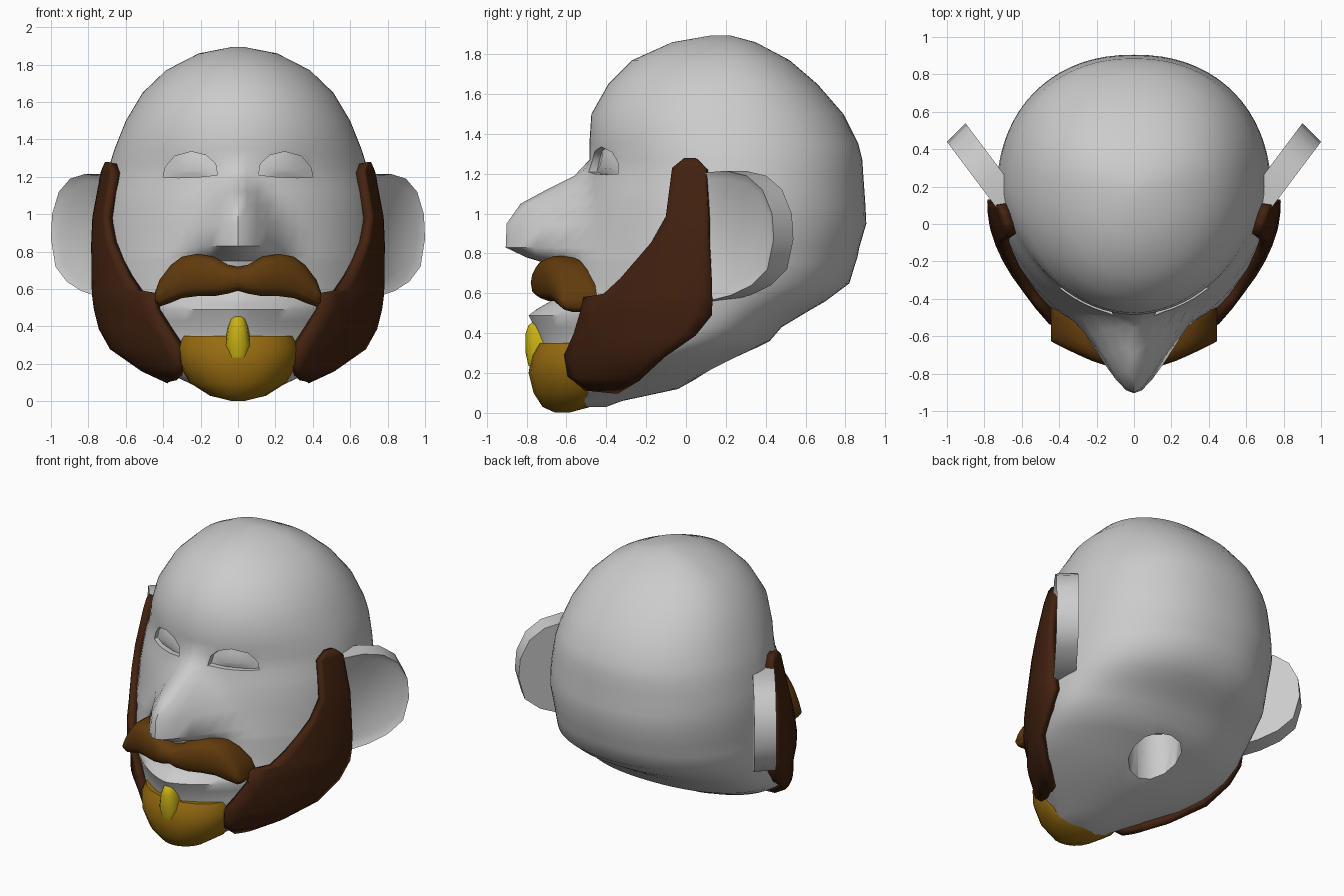
import bpy, bmesh
from math import sin, cos, pi, radians, copysign, sqrt
from mathutils import Vector

if "Cube" in bpy.data.objects:
    bpy.data.objects.remove(bpy.data.objects["Cube"])


def material(name, r, g, b):
    m = bpy.data.materials.new(name)
    m.use_nodes = True
    m.diffuse_color = (r, g, b, 1)
    m.node_tree.nodes["Principled BSDF"].inputs["Base Color"].default_value = (r, g, b, 1)
    return m


SKIN = material("pale grey", 0.6, 0.6, 0.6)
DARK = material("dark brown", 0.056, 0.016, 0.005)
BROWN = material("warm brown", 0.12, 0.043, 0.004)
GOLD = material("ochre", 0.31, 0.15, 0.005)
YELLOW = material("yellow", 0.58, 0.44, 0.008)

# Head sections: height, half width, widest y, front y, back y, front roundness
HEAD = [
    (.03, .10, -.55, -.68, -.40, 1.6), (.06, .18, -.50, -.70, -.32, 1.6),
    (.12, .31, -.38, -.72, -.04, 1.5), (.22, .53, -.20, -.72, .14, 1.45),
    (.30, .64, -.10, -.72, .30, 1.45), (.36, .68, 0, -.735, .42, 1.45),
    (.43, .71, .05, -.76, .48, 1.45), (.49, .72, .05, -.79, .58, 1.45),
    (.52, .725, .05, -.75, .63, 1.5), (.56, .73, .05, -.68, .70, 1.6),
    (.65, .735, .08, -.66, .82, 1.6), (.75, .735, .10, -.64, .85, 1.65),
    (.78, .735, .10, -.63, .86, 1.65), (.83, .735, .12, -.60, .87, 1.7),
    (.95, .735, .15, -.57, .905, 1.75), (1.05, .725, .18, -.54, .90, 1.8),
    (1.12, .715, .19, -.52, .895, 1.82), (1.19, .70, .20, -.50, .89, 1.8),
    (1.27, .685, .20, -.485, .885, 1.82), (1.35, .66, .20, -.485, .865, 1.9),
    (1.50, .60, .20, -.475, .79, 2), (1.65, .51, .20, -.39, .66, 2),
    (1.77, .385, .20, -.27, .52, 2), (1.86, .21, .20, -.07, .35, 2),
    (1.895, .03, .18, .13, .22, 2)]
# Nose by height: ridge y, half width
NOSE = {.75: (-.70, .18), .78: (-.80, .26), .83: (-.905, .29), .95: (-.90, .26),
        1.05: (-.83, .20), 1.12: (-.70, .16), 1.19: (-.56, .13)}


def section(z):
    for a, b in zip(HEAD, HEAD[1:]):
        if z <= b[0]:
            t = max(0, (z - a[0]) / (b[0] - a[0]))
            return [p + (q - p) * t for p, q in zip(a, b)]
    return HEAD[-1]


def side_x(y, z):
    _, w, yc, yf, yb, n = section(z)
    u = (yc - y) / (yc - yf) if y < yc else (y - yc) / (yb - yc)
    n = n if y < yc else 2.2
    return w * (1 - min(u, .99) ** n) ** (1 / n)


def front_y(x, z):
    _, w, yc, yf, yb, n = section(z)
    return yc - (yc - yf) * (1 - min(abs(x) / w, .99) ** n) ** (1 / n)


def ring(z, w, yc, yf, yb, n, count):
    pts = []
    for i in range(count):
        s, c = sin(2 * pi * i / count), cos(2 * pi * i / count)
        e = 2 / (n if c > 0 else 2.2)
        x = copysign(w * abs(s) ** e, s)
        y = yc + ((yf if c > 0 else yb) - yc) * abs(c) ** e
        pts.append(Vector((x, y, z)))
    return pts


def finish(name, bm, mat):
    me = bpy.data.meshes.new(name)
    bm.to_mesh(me)
    bm.free()
    ob = bpy.data.objects.new(name, me)
    bpy.context.collection.objects.link(ob)
    me.materials.append(mat)
    return ob


def loft(name, rings, mat, cap_first=True):
    bm = bmesh.new()
    rows = [[bm.verts.new(p) for p in r] for r in rings]
    for a, b in zip(rows, rows[1:]):
        for i in range(len(a)):
            j = (i + 1) % len(a)
            bm.faces.new((a[i], a[j], b[j], b[i]))
    if cap_first:
        bm.faces.new(rows[0])
    bm.faces.new(rows[-1])
    bmesh.ops.recalc_face_normals(bm, faces=bm.faces)
    return finish(name, bm, mat)


def smooth(ob, angle):
    bpy.ops.object.select_all(action='DESELECT')
    ob.select_set(True)
    bpy.context.view_layer.objects.active = ob
    bpy.ops.object.shade_smooth_by_angle(angle=radians(angle))


# Head with a rounded nose blended out of the face
BLEND = .06
rings = []
for s in HEAD:
    pts = ring(*s, 72)
    if s[0] in NOSE:
        ridge, h = NOSE[s[0]]
        for p in pts:
            if p.y < s[2]:
                rise = (sqrt((p.x / h) ** 2 + .09) - .3) / .744
                nose = ridge + (s[3] + .06 - ridge) * rise
                mix = max(BLEND - abs(nose - p.y), 0)
                p.y = min(p.y, nose) - mix * mix / (4 * BLEND)
    rings.append(pts)
head = loft("head", rings, SKIN)

# Recessed eyes and the neck opening
EYE = [(.11, 1.21), (.12, 1.27), (.17, 1.315), (.25, 1.335), (.34, 1.31),
       (.39, 1.25), (.40, 1.2), (.32, 1.195), (.2, 1.2)]
cutters = []
for side in (1, -1):
    front = [Vector((side * x, -.8, z)) for x, z in EYE]
    back = [Vector((side * x, front_y(x, z) + .035, z)) for x, z in EYE]
    mid = sum(back, Vector()) / len(back)
    ball = [p.lerp(mid, .5) - Vector((0, .02, 0)) for p in back]
    cutters.append(loft("eye_cutter", [front, back, ball], SKIN))
cutters.append(loft("neck_cutter", [ring(z, .17, .2, .04, .36, 2, 12) for z in (-.1, .5)], SKIN))
bpy.context.view_layer.objects.active = head
for c in cutters:
    c.hide_render = True
    m = head.modifiers.new("cut", 'BOOLEAN')
    m.operation, m.solver, m.object = 'DIFFERENCE', 'EXACT', c
    bpy.ops.object.modifier_apply(modifier=m.name)
    bpy.data.objects.remove(c)
smooth(head, 48)

# Side beard: thick shell following the jaw (height, front y, back y)
BEARD = [(1.27, .01, .06), (1.22, -.05, .11), (.98, -.08, .12), (.85, -.15, .12),
         (.67, -.30, .13), (.59, -.38, .13), (.57, -.48, .13), (.5, -.5, .13),
         (.4, -.53, .05), (.3, -.575, -.1), (.2, -.56, -.23), (.14, -.48, -.34)]
bm = bmesh.new()
COLS = 8
rows = []
for z, y0, y1 in BEARD:
    ys = [y0 + (y1 - y0) * i / COLS for i in range(COLS + 1)]
    rows.append([bm.verts.new((side_x(y, z), y, z)) for y in ys])
for a, b in zip(rows, rows[1:]):
    for i in range(COLS):
        bm.faces.new((a[i], b[i], b[i + 1], a[i + 1]))
beard = finish("side_beard", bm, DARK)
shell = beard.modifiers.new("thickness", 'SOLIDIFY')
shell.thickness, shell.offset = .05, 1
beard.modifiers.new("mirror", 'MIRROR')
smooth(beard, 45)

# Moustache: one full lobe, mirrored (x, bottom, top)
LOBE = [(0, .59, .72), (.05, .575, .73), (.13, .56, .775), (.22, .56, .79),
        (.3, .55, .775), (.36, .525, .73), (.42, .505, .65), (.445, .53, .58)]
rings = []
for x, lo, hi in LOBE:
    z, h = (lo + hi) / 2, (hi - lo) / 2
    y = front_y(x, z) - .01 - .12 * x
    ts = [pi * i / 7 for i in range(14)]
    rings.append([Vector((x, y + copysign(.11 * abs(cos(t)) ** .7, cos(t)),
                          z + copysign(h * abs(sin(t)) ** .7, sin(t)))) for t in ts])
moustache = loft("moustache", rings, BROWN, cap_first=False)
moustache.modifiers.new("mirror", 'MIRROR')
smooth(moustache, 60)

# Chin beard and the small tuft under the lip
CHIN = [(.003, .04, -.62, -.66, -.58), (.03, .15, -.57, -.72, -.48), (.1, .26, -.53, -.765, -.42),
        (.2, .315, -.52, -.79, -.42), (.29, .325, -.53, -.775, -.42), (.35, .30, -.53, -.74, -.42)]
smooth(loft("chin_beard", [ring(*s, 2, 20) for s in CHIN], GOLD), 50)
TUFT = [(.235, .055, -.72, -.79, -.68), (.3, .07, -.72, -.805, -.68),
        (.4, .055, -.72, -.805, -.68), (.44, .04, -.72, -.79, -.68), (.46, .025, -.72, -.765, -.7)]
smooth(loft("lip_tuft", [ring(*s, 2.4, 12) for s in TUFT], YELLOW), 50)

# Ears: angled slabs with a hollowed front
EAR = [(-.1, 1.2), (.12, 1.215), (.25, 1.19), (.35, 1.12), (.41, 1.0), (.42, .87),
       (.38, .72), (.28, .64), (.15, .59), (0, .56), (-.1, .57)]
root, along, out = Vector((.748, .104, 0)), Vector((.6, .8, 0)), Vector((.707, -.707, 0))
outer = [root + along * u + Vector((0, 0, z)) for u, z in EAR]
ear = loft("ear", [[p - out * .14 for p in outer], outer], SKIN)
bm = bmesh.new()
bm.from_mesh(ear.data)
face = [f for f in bm.faces if f.normal.dot(out) > .9]
bmesh.ops.inset_region(bm, faces=face, thickness=.04, depth=-.025)
bm.to_mesh(ear.data)
bm.free()
ear.modifiers.new("mirror", 'MIRROR')
smooth(ear, 60)
